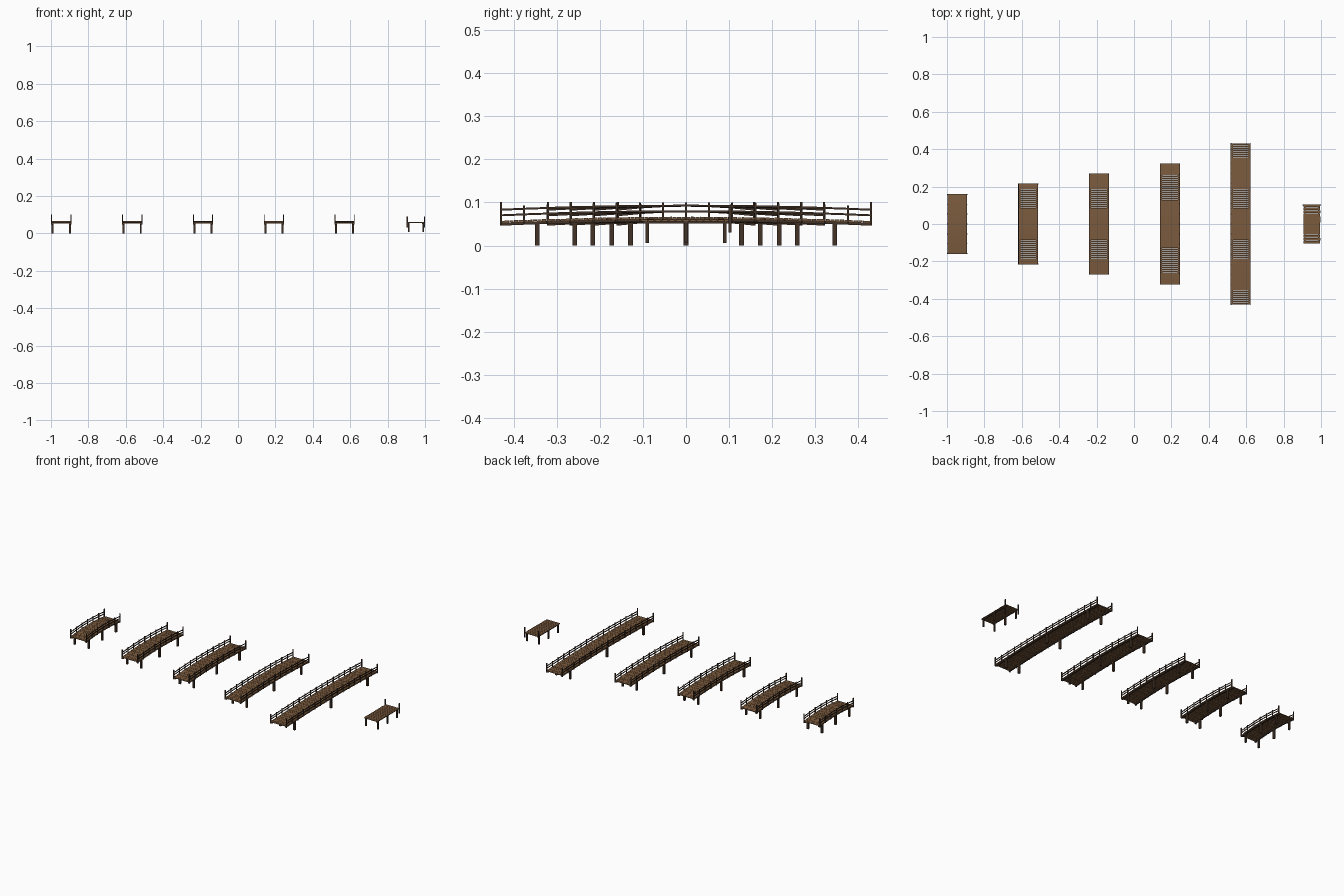
import bpy, bmesh, random

if "Cube" in bpy.data.objects:
    bpy.data.objects.remove(bpy.data.objects["Cube"])

random.seed(4)


def material(name, rgb):
    m = bpy.data.materials.new(name)
    m.diffuse_color = (*rgb, 1)
    m.use_nodes = True
    m.node_tree.nodes["Principled BSDF"].inputs["Base Color"].default_value = m.diffuse_color
    return m


PLANK = material("plank_wood", (0.2, 0.105, 0.048))
DARK = material("dark_wood", (0.055, 0.032, 0.02))


class Part:
    """Collects boxes and swept strips into one mesh object."""

    def __init__(self, name, mat):
        self.name, self.mat, self.bm = name, mat, bmesh.new()

    def strip(self, x, w, path, t):
        # rectangular bar swept along (y, z) points, z is its centre line
        rings = [[self.bm.verts.new((x + sx * w / 2, y, z + sz * t / 2))
                  for sx, sz in ((-1, -1), (1, -1), (1, 1), (-1, 1))] for y, z in path]
        for a, b in zip(rings, rings[1:]):
            for i in range(4):
                j = (i + 1) % 4
                self.bm.faces.new((a[i], a[j], b[j], b[i]))
        self.bm.faces.new(rings[0][::-1])
        self.bm.faces.new(rings[-1])

    def post(self, x, y, w, z0, z1):
        self.strip(x, w, [(y - w / 2, (z0 + z1) / 2), (y + w / 2, (z0 + z1) / 2)], z1 - z0)

    def finish(self):
        bmesh.ops.recalc_face_normals(self.bm, faces=self.bm.faces)
        me = bpy.data.meshes.new(self.name)
        self.bm.to_mesh(me)
        self.bm.free()
        me.materials.append(self.mat)
        bpy.context.collection.objects.link(bpy.data.objects.new(self.name, me))


def bridge(n, cx, h):
    def arc(y, end, rise=0.0095):
        return end + rise * (1 - (y / h) ** 2)

    bays = round(2 * h / 0.054)
    ys = [-h + 0.0025 + (2 * h - 0.005) * i / bays for i in range(bays + 1)]

    # cross planks of the deck
    deck = Part(f"bridge_{n}_deck_planks", PLANK)
    count = round(2 * h / 0.0108)
    pitch = 2 * h / count
    for i in range(count):
        a = -h + i * pitch + 0.0005
        b = a + pitch - 0.001
        dz = random.uniform(-0.0004, 0.0004)
        deck.strip(cx, 0.106 + random.uniform(-0.002, 0.001),
                   [(y, arc(y, 0.055 + dz)) for y in (a, b)], 0.004)
    deck.finish()

    # stringers under the deck
    beams = Part(f"bridge_{n}_stringers", DARK)
    for s in (-1, 1):
        beams.strip(cx + s * 0.046, 0.008, [(y, arc(y, 0.0495)) for y in ys], 0.007)
    beams.finish()

    # support legs
    legs = Part(f"bridge_{n}_legs", DARK)
    for s in (-1, 1):
        for y in (-0.8 * h, 0, 0.8 * h):
            legs.post(cx + s * 0.046, y, 0.0105, 0, arc(y, 0.050))
    legs.finish()

    # railing posts and two rails on each side
    rail = Part(f"bridge_{n}_railings", DARK)
    for s in (-1, 1):
        x = cx + s * 0.0517
        for i, y in enumerate(ys):
            end = i in (0, bays)
            top = 0.101 if end else arc(y, 0.0905)
            rail.post(x, y, 0.005 if end else 0.0042, arc(y, 0.046), top)
        for z in (0.070, 0.083):
            rail.strip(x, 0.0032, [(y, arc(y, z)) for y in ys], 0.0045)
    rail.finish()


for n, (cx, h) in enumerate(((-0.945, 0.161), (-0.566, 0.216), (-0.187, 0.27),
                             (0.192, 0.323), (0.57, 0.432)), 1):
    bridge(n, cx, h)

# small pier: planks, beams, short legs and two tall mooring posts
px, ph = 0.951, 0.105
deck = Part("pier_planks", PLANK)
count = 13
for i in range(count):
    a = -ph + i * 2 * ph / count + 0.001
    b = a + 2 * ph / count - 0.002
    deck.strip(px, 0.091 + random.uniform(-0.003, 0.001), [(a, 0.058), (b, 0.058)], 0.004)
deck.finish()

beams = Part("pier_beams", DARK)
for s in (-1, 1):
    beams.strip(px + s * 0.037, 0.006, [(-0.1, 0.0535), (0.1, 0.0535)], 0.005)
beams.finish()

legs = Part("pier_legs", DARK)
for s in (-1, 1):
    for y in (-0.09, 0, 0.09):
        legs.post(px + s * 0.039, y, 0.008, 0.006, 0.056)
    legs.post(px + s * 0.046, 0.102, 0.006, 0.03, 0.09)
legs.finish()
